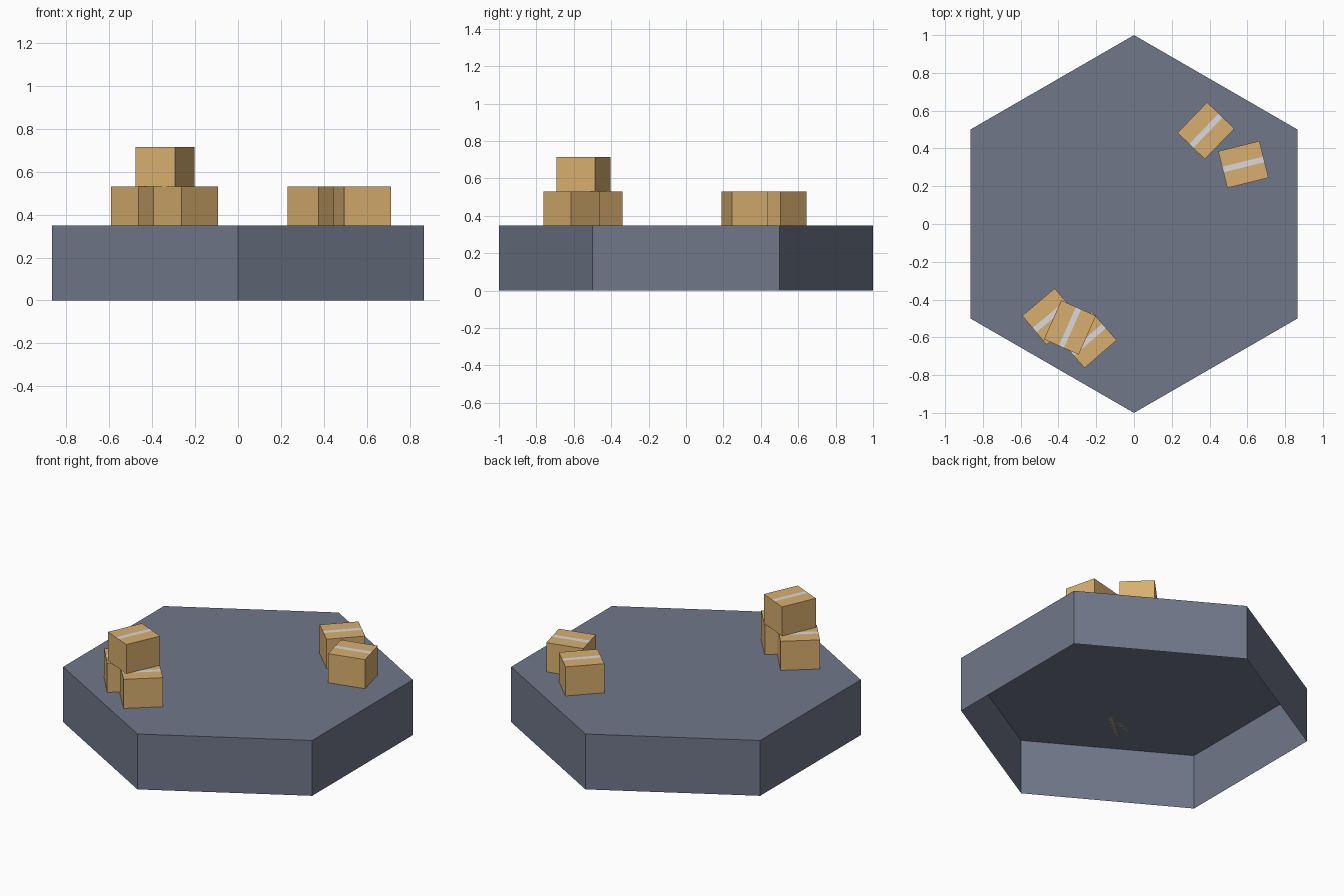
import bpy
import bmesh
from math import radians
from mathutils import Matrix

cube = bpy.data.objects.get("Cube")
if cube:
    bpy.data.objects.remove(cube, do_unlink=True)

BASE_H = 0.348
BOX_L, BOX_W, BOX_H = 0.225, 0.201, 0.183
TAPE_W = 0.03


def material(name, color):
    mat = bpy.data.materials.new(name)
    mat.use_nodes = True
    mat.diffuse_color = (*color, 1)
    bsdf = next(n for n in mat.node_tree.nodes if n.type == 'BSDF_PRINCIPLED')
    bsdf.inputs["Base Color"].default_value = (*color, 1)
    return mat


def finish(bm, name, mats):
    mesh = bpy.data.meshes.new(name)
    bm.to_mesh(mesh)
    bm.free()
    for mat in mats:
        mesh.materials.append(mat)
    obj = bpy.data.objects.new(name, mesh)
    bpy.context.collection.objects.link(obj)
    return obj


slate = material("slate_grey", (0.16, 0.185, 0.25))
cardboard = material("cardboard", (0.69, 0.43, 0.16))
tape = material("pale_tape", (0.70, 0.70, 0.72))

# Hexagonal platform, hollow and open underneath
bm = bmesh.new()
bmesh.ops.create_cone(bm, cap_ends=True, segments=6, radius1=1, radius2=1,
                      depth=BASE_H,
                      matrix=Matrix.Translation((0, 0, BASE_H / 2)))
bm.normal_update()
bottom = [f for f in bm.faces if f.normal.z < -0.5]
bmesh.ops.delete(bm, geom=bottom, context='FACES_ONLY')
finish(bm, "platform", [slate])


# Cardboard box with a strip of tape cut into its top face
def box(name, x, y, level, angle):
    bm = bmesh.new()
    bmesh.ops.create_cube(bm, size=1, matrix=Matrix.Diagonal((BOX_L, BOX_W, BOX_H, 1)))
    for side in (-1, 1):
        bmesh.ops.bisect_plane(bm, geom=bm.verts[:] + bm.edges[:] + bm.faces[:],
                               plane_co=(0, side * TAPE_W / 2, 0),
                               plane_no=(0, 1, 0))
    bm.normal_update()
    for f in bm.faces:
        on_strip = abs(f.calc_center_median().y) < TAPE_W / 2
        f.material_index = int(f.normal.z > 0.5 and on_strip)
    obj = finish(bm, name, [cardboard, tape])
    obj.location = (x, y, BASE_H + BOX_H * (level + 0.5))
    obj.rotation_euler.z = radians(angle)


box("back_box_inner", 0.381, 0.494, 0, 46)
box("back_box_outer", 0.579, 0.315, 0, 14)
box("front_box_right", -0.441, -0.490, 0, 40)
box("front_box_left", -0.243, -0.613, 0, 41)
box("front_box_top", -0.339, -0.548, 1, 66)
